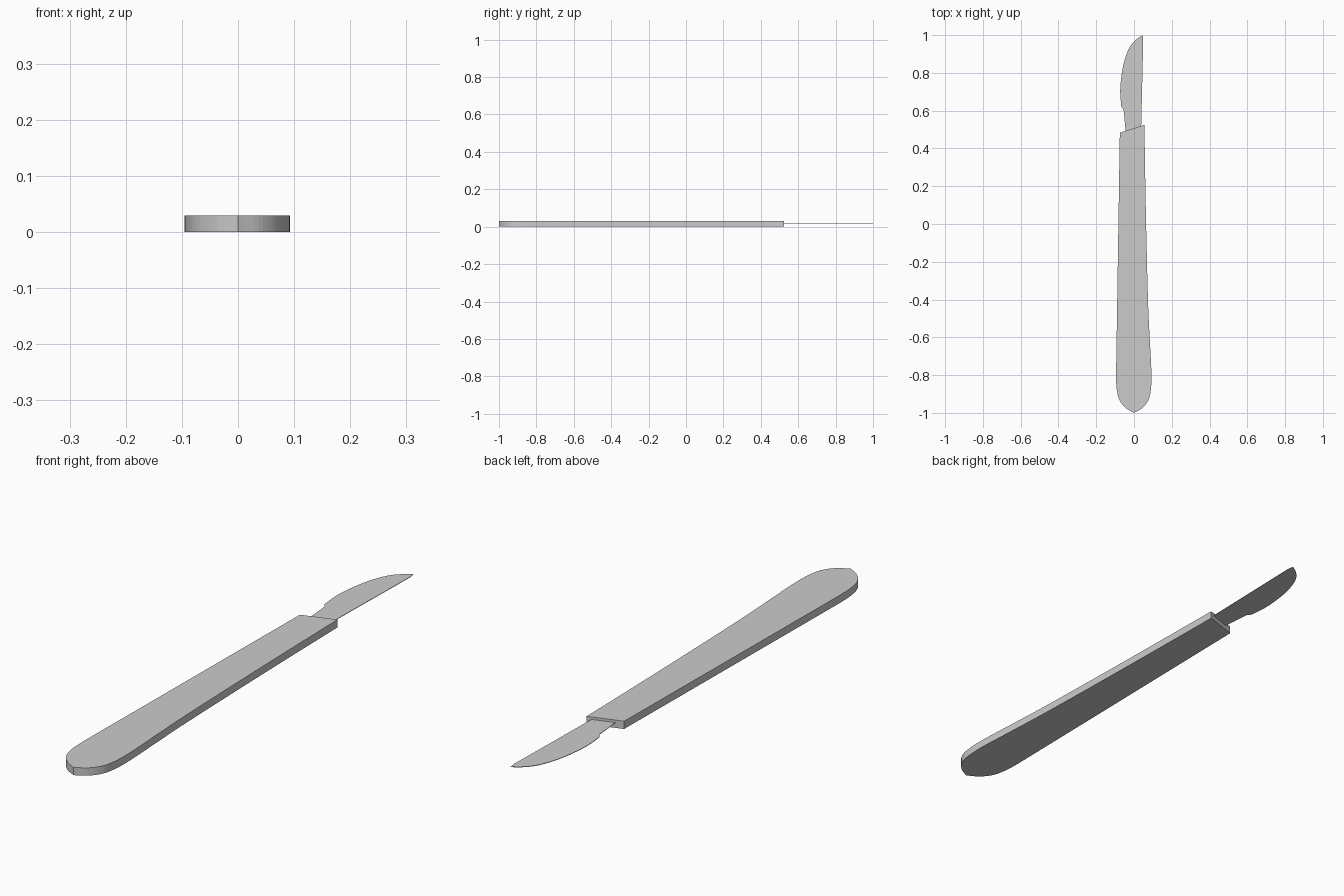
import bpy, bmesh
from mathutils import Vector

if "Cube" in bpy.data.objects:
    bpy.data.objects.remove(bpy.data.objects["Cube"])


def smooth(points, steps=5):
    """Catmull-Rom curve through an open run of 2D points."""
    p = [Vector(q) for q in points]
    p = [2 * p[0] - p[1]] + p + [2 * p[-1] - p[-2]]
    out = []
    for a, b, c, d in zip(p, p[1:], p[2:], p[3:]):
        for i in range(steps):
            t = i / steps
            out.append(0.5 * (2 * b + (c - a) * t + (2 * a - 5 * b + 4 * c - d) * t * t
                              + (3 * b - a - 3 * c + d) * t ** 3))
    return out + [p[-2]]


def plate(name, outline, z0, z1):
    """Flat plate extruded upwards from an outline."""
    bm = bmesh.new()
    face = bm.faces.new([bm.verts.new((x, y, z0)) for x, y in outline])
    top = bmesh.ops.extrude_face_region(bm, geom=[face])["geom"]
    bmesh.ops.translate(bm, vec=(0, 0, z1 - z0),
                        verts=[v for v in top if isinstance(v, bmesh.types.BMVert)])
    bmesh.ops.recalc_face_normals(bm, faces=bm.faces)
    mesh = bpy.data.meshes.new(name)
    bm.to_mesh(mesh)
    bm.free()
    obj = bpy.data.objects.new(name, mesh)
    bpy.context.collection.objects.link(obj)
    return obj


# Handle: rounded pointed butt, flared right side, slanted front end
left_butt = smooth([(0, -1), (-0.045, -0.973), (-0.078, -0.93), (-0.092, -0.87), (-0.095, -0.8)])
right_side = smooth([(0.055, 0.525), (0.063, 0.05), (0.074, -0.4), (0.084, -0.62), (0.092, -0.78),
                     (0.09, -0.87), (0.077, -0.93), (0.045, -0.973), (0, -1)])
plate("handle", left_butt + [Vector((-0.075, 0.483))] + right_side[:-1], 0, 0.03)

# Blade: curved cutting edge, straight back, narrow neck set into the handle
edge = smooth([(0.045, 1.0), (0.006, 0.972), (-0.026, 0.93), (-0.052, 0.86), (-0.067, 0.78),
               (-0.073, 0.7), (-0.067, 0.62)])
neck = [(-0.055, 0.605), (-0.044, 0.485), (0.038, 0.51), (0.049, 0.975)]
plate("blade", edge + neck, 0.0185, 0.0205)
